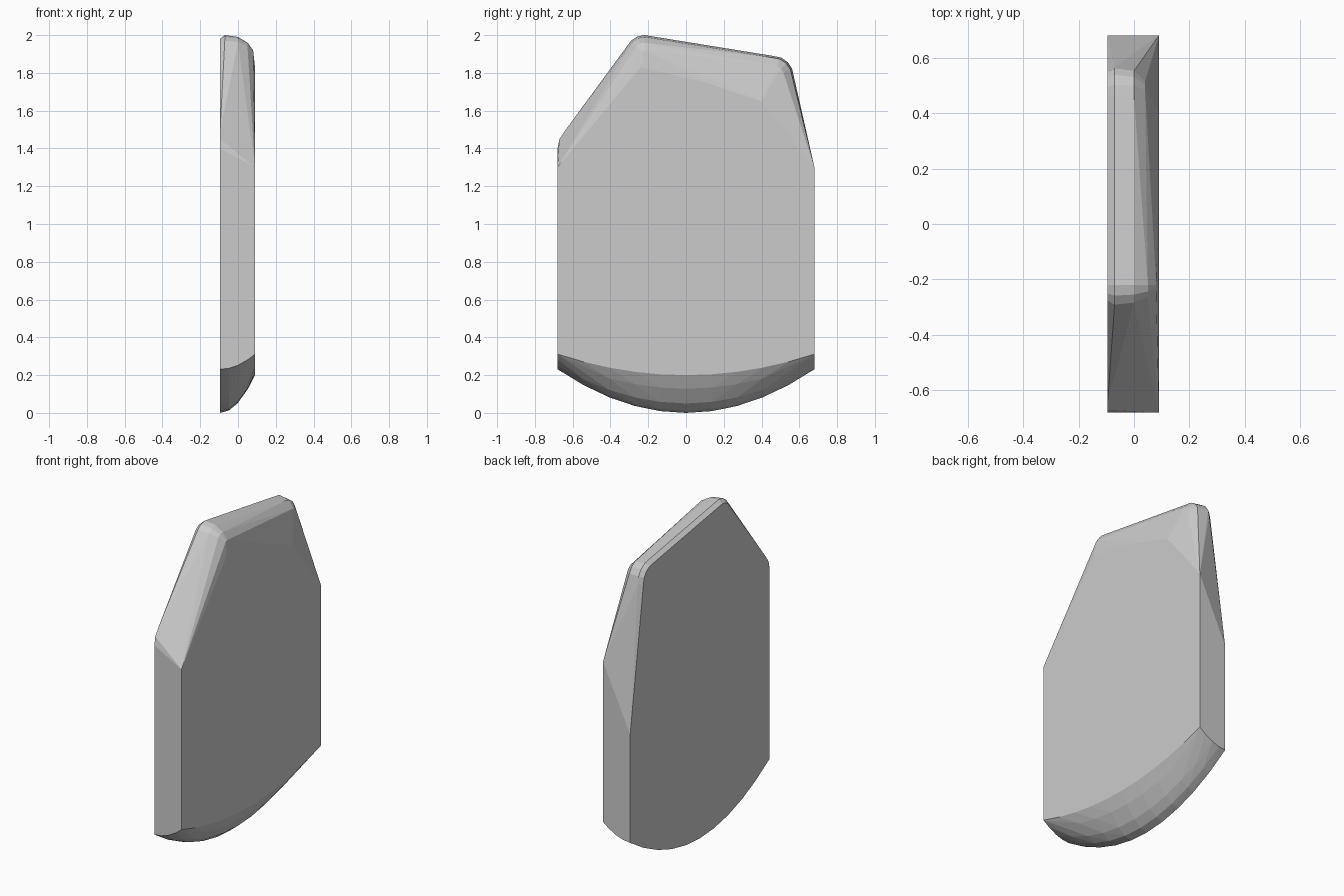
import bpy, bmesh, math

cube = bpy.data.objects.get("Cube")
if cube:
    bpy.data.objects.remove(cube, do_unlink=True)

grey = bpy.data.materials.new("plain grey")
grey.use_nodes = True
grey.diffuse_color = (0.6, 0.6, 0.6, 1)
grey.node_tree.nodes["Principled BSDF"].inputs["Base Color"].default_value = grey.diffuse_color

LEFT, RIGHT = 0.09, -0.095
END = 0.68

bm = bmesh.new()


def add_disc(x, y, z, radius, segments=16):
    """Ring of points facing sideways, used to round a corner."""
    for i in range(segments):
        angle = math.tau * i / segments
        bm.verts.new((x, y + radius * math.cos(angle), z + radius * math.sin(angle)))


def add_foot_curve(across, segments=10):
    """Curved lower edge; it rises and flattens from the right side to the left."""
    x = RIGHT + (LEFT - RIGHT) * across
    lift = 0.2 * across ** 2
    for i in range(segments + 1):
        y = END * (2 * i / segments - 1)
        bm.verts.new((x, y, lift + (0.5 - 1.3 * lift) * y ** 2))


# Curved foot
for across in (0, 0.25, 0.5, 0.8, 1):
    add_foot_curve(across)

# Rounded crown: a high front corner and a lower back corner
for x, radius in ((RIGHT, 0.08), (-0.07, 0.1), (0, 0.09), (0.05, 0.06), (0.08, 0.02)):
    add_disc(x, -0.22, 1.9, radius)
for x, radius in ((RIGHT, 0.09), (-0.07, 0.11), (0, 0.1), (0.04, 0.06)):
    add_disc(x, 0.46, 1.78, radius)

# Rounded front shoulder on the right side
add_disc(RIGHT, -0.55, 1.4, END - 0.55)

# Tops of the upright end faces
for y in (-END, END):
    bm.verts.new((LEFT, y, 1.3))
    bm.verts.new((RIGHT, y, 0.9))

# Sloping upper edge of the flat left face
for y, z in ((-0.24, 1.83), (0.1, 1.75), (0.4, 1.65)):
    bm.verts.new((LEFT, y, z))

# Wrap all the corners into one solid slab
bmesh.ops.convex_hull(bm, input=bm.verts)
loose = [v for v in bm.verts if not v.link_faces]
bmesh.ops.delete(bm, geom=loose, context="VERTS")
bmesh.ops.dissolve_limit(bm, angle_limit=math.radians(1), verts=bm.verts, edges=bm.edges)
bmesh.ops.recalc_face_normals(bm, faces=bm.faces)

mesh = bpy.data.meshes.new("stone_slab")
bm.to_mesh(mesh)
bm.free()
mesh.materials.append(grey)
slab = bpy.data.objects.new("stone_slab", mesh)
bpy.context.collection.objects.link(slab)
